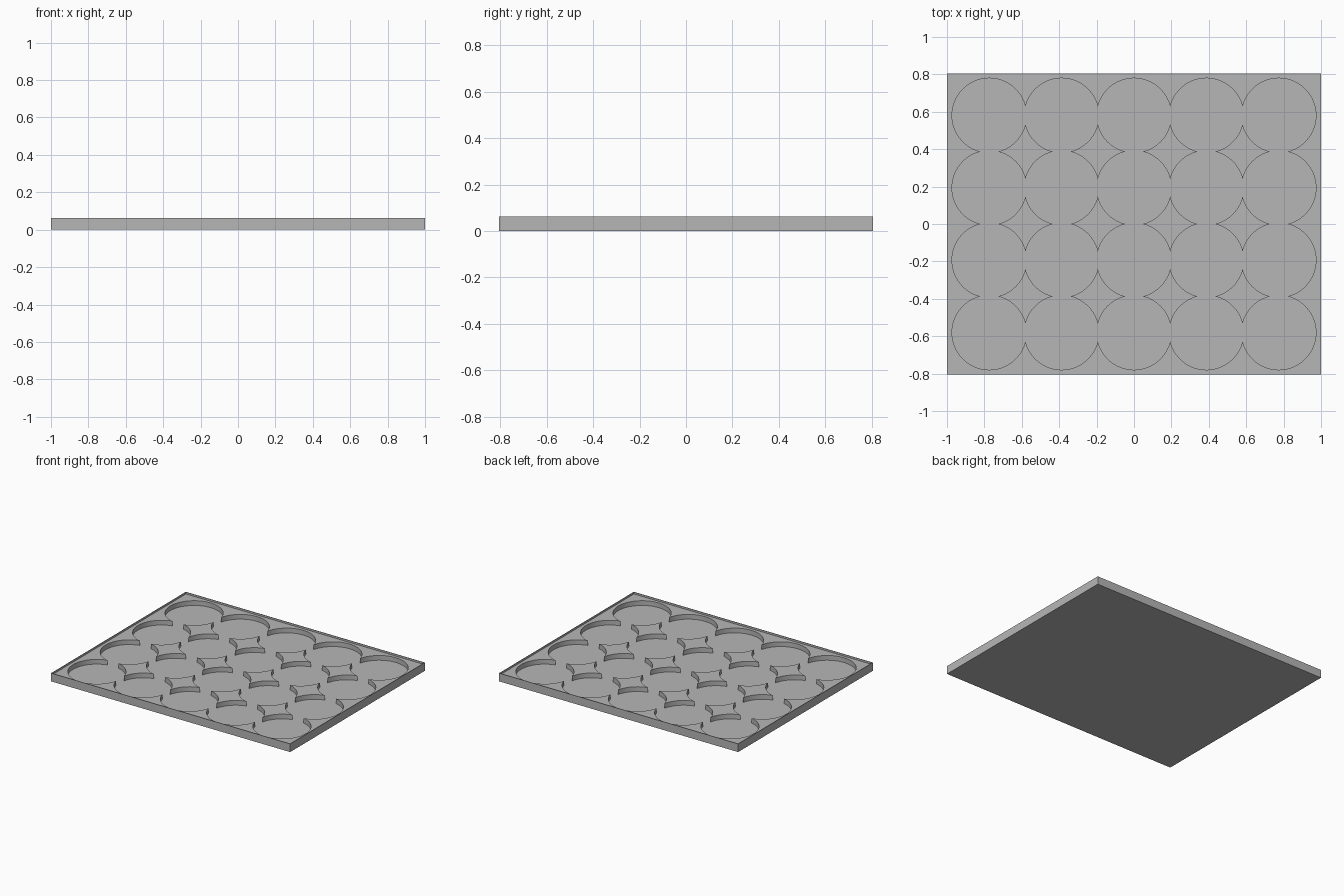
import bpy, bmesh
from math import radians
from mathutils import Matrix, Vector

cube = bpy.data.objects.get("Cube")
if cube:
    bpy.data.objects.remove(cube, do_unlink=True)

LENGTH, WIDTH, HEIGHT = 2.0, 1.61, 0.062
COLUMNS, ROWS = 5, 4
PITCH, RADIUS = 0.387, 0.199
LIP, DECK, FLOOR = 0.004, 0.048, 0.012

grey = bpy.data.materials.new("plain grey")
grey.use_nodes = True
grey.diffuse_color = (0.47, 0.47, 0.47, 1)
grey.node_tree.nodes["Principled BSDF"].inputs["Base Color"].default_value = grey.diffuse_color


def add_box(bm, length, width, low, high):
    size = Matrix.Diagonal((length, width, high - low, 1))
    place = Matrix.Translation((0, 0, (low + high) / 2))
    bmesh.ops.create_cube(bm, size=1, matrix=place @ size)


def make_object(name, bm):
    mesh = bpy.data.meshes.new(name)
    bm.to_mesh(mesh)
    bm.free()
    mesh.materials.append(grey)
    obj = bpy.data.objects.new(name, mesh)
    bpy.context.collection.objects.link(obj)
    return obj


def cut(target, cutter):
    cutter.hide_render = True
    mod = target.modifiers.new(cutter.name, "BOOLEAN")
    mod.operation = "DIFFERENCE"
    mod.solver = "EXACT"
    mod.object = cutter
    bpy.context.view_layer.objects.active = target
    bpy.ops.object.modifier_apply(modifier=mod.name)
    bpy.data.objects.remove(cutter, do_unlink=True)


# Tray slab
bm = bmesh.new()
add_box(bm, LENGTH, WIDTH, 0, HEIGHT)
tray = make_object("tray", bm)

# Shallow deck inside a thin outer lip
bm = bmesh.new()
add_box(bm, LENGTH - 2 * LIP, WIDTH - 2 * LIP, DECK, HEIGHT + 0.1)
cut(tray, make_object("deck_cutter", bm))

# Round pockets, overlapping slightly, cut in two checkerboard sets
for parity in range(2):
    bm = bmesh.new()
    for col in range(COLUMNS):
        for row in range(ROWS):
            if (col + row) % 2 != parity:
                continue
            spot = Vector((col - (COLUMNS - 1) / 2, row - (ROWS - 1) / 2, 0)) * PITCH
            spot.z = FLOOR + 0.1
            bmesh.ops.create_cone(bm, cap_ends=True, segments=96, radius1=RADIUS,
                                  radius2=RADIUS, depth=0.2,
                                  matrix=Matrix.Translation(spot))
    cut(tray, make_object("pocket_cutter", bm))

# Smooth pocket walls, sharp rims
tray.select_set(True)
bpy.context.view_layer.objects.active = tray
bpy.ops.object.shade_smooth_by_angle(angle=radians(30))
